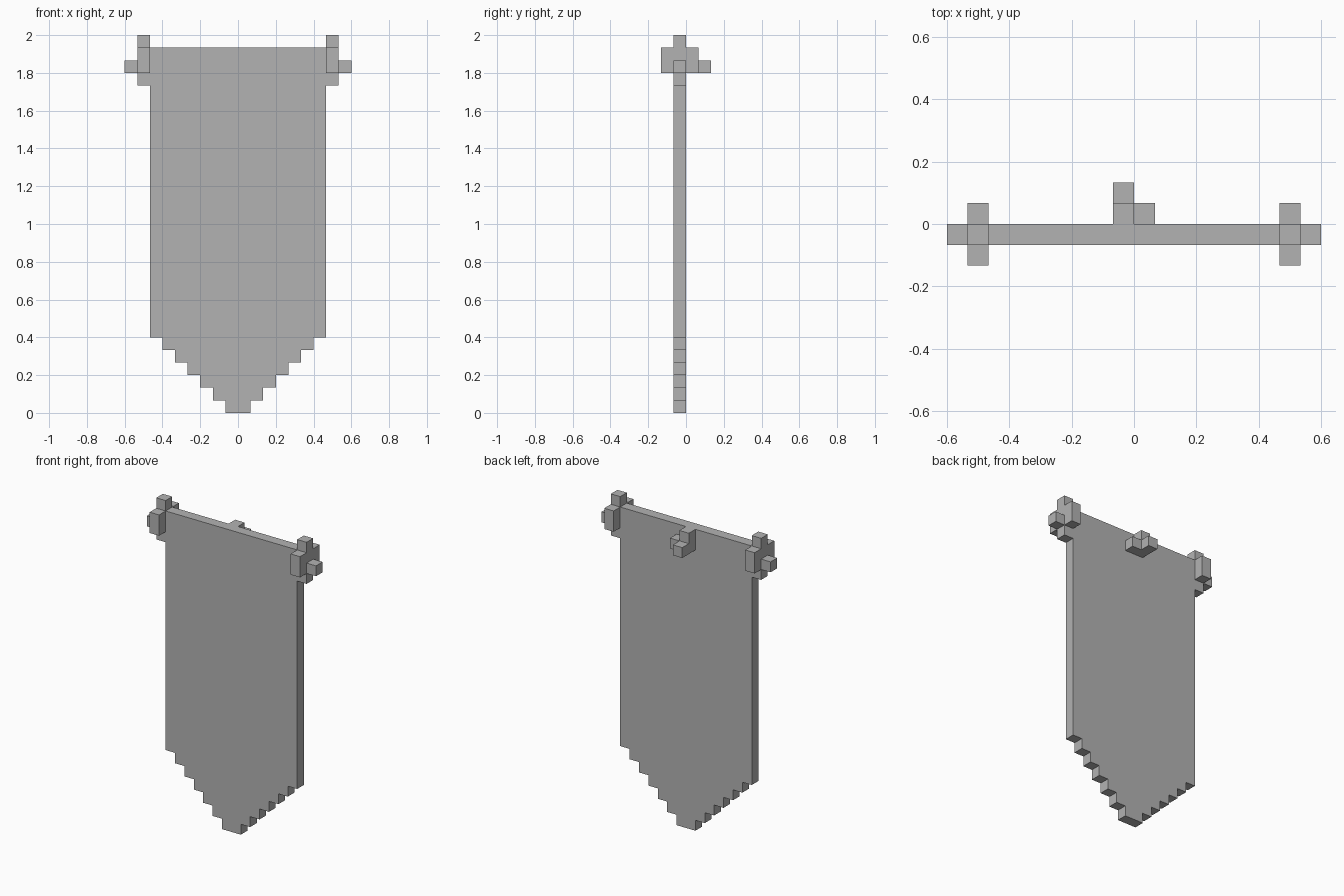
import bpy
import bmesh

U = 2 / 30  # one block of the grid the banner is built on

cube = bpy.data.objects.get("Cube")
if cube:
    bpy.data.objects.remove(cube, do_unlink=True)

grey = bpy.data.materials.new("plain grey")
grey.use_nodes = True
colour = (0.45, 0.45, 0.45, 1)
grey.diffuse_color = colour
grey.node_tree.nodes["Principled BSDF"].inputs["Base Color"].default_value = colour


def extrude_profile(name, profile, y0, y1):
    """Flat-shaded solid from an x/z outline, in blocks, running from y0 to y1."""
    bm = bmesh.new()
    face = bm.faces.new([bm.verts.new((x * U, y0 * U, z * U)) for x, z in profile])
    moved = bmesh.ops.extrude_face_region(bm, geom=[face])["geom"]
    verts = [v for v in moved if isinstance(v, bmesh.types.BMVert)]
    bmesh.ops.translate(bm, verts=verts, vec=(0, (y1 - y0) * U, 0))
    bmesh.ops.recalc_face_normals(bm, faces=bm.faces)
    mesh = bpy.data.meshes.new(name)
    bm.to_mesh(mesh)
    bm.free()
    mesh.materials.append(grey)
    obj = bpy.data.objects.new(name, mesh)
    bpy.context.collection.objects.link(obj)
    return obj


def block(name, x, y, z):
    corners = [(x[0], z[0]), (x[1], z[0]), (x[1], z[1]), (x[0], z[1])]
    return extrude_profile(name, corners, *y)


# Cloth with a stepped point at the bottom
right_edge = []
for step in range(6):
    right_edge += [(step + 1, step), (step + 1, step + 1)]
right_edge += [(7, 6), (7, 29)]
left_edge = [(-x, z) for x, z in reversed(right_edge)]
extrude_profile("banner_cloth", right_edge + left_edge, -1, 0)

# Rod-end ornaments: post, front and back lugs, outer tip
for side, s in (("left", 1), ("right", -1)):
    post_x = sorted((7 * s, 8 * s))
    tip_x = sorted((8 * s, 9 * s))
    block(side + "_post", post_x, (-1, 0), (26, 30))
    block(side + "_front_lug", post_x, (-2, -1), (27, 29))
    block(side + "_back_lug", post_x, (0, 1), (27, 29))
    block(side + "_tip", tip_x, (-1, 0), (27, 28))

# Wall hook on the back
block("hook_base", (-1, 0), (0, 1), (27, 29))
block("hook_end", (-1, 0), (1, 2), (27, 28))
block("hook_side", (0, 1), (0, 1), (27, 28))
